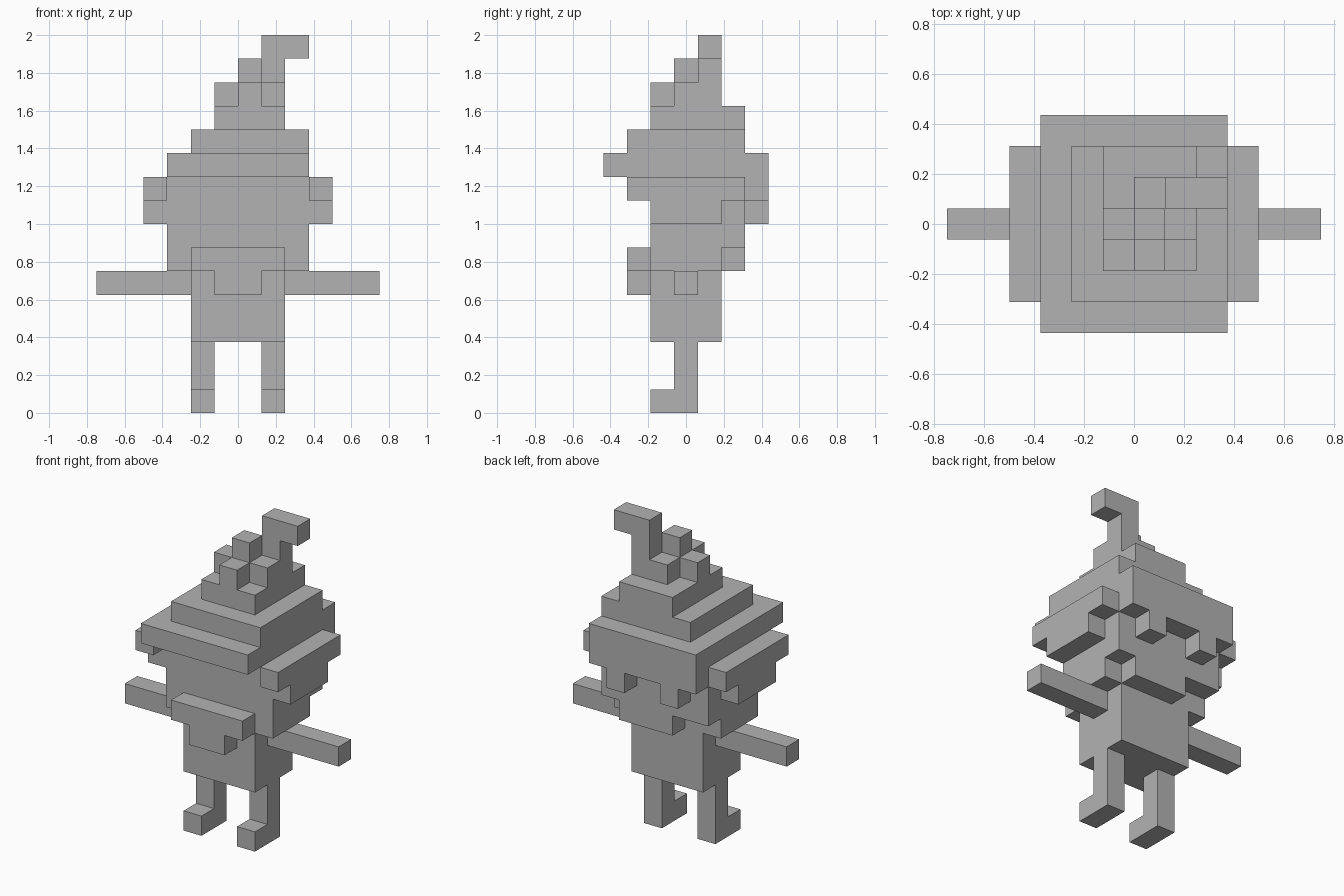
import bpy, bmesh
from itertools import product
from mathutils import Vector

cube = bpy.data.objects.get("Cube")
if cube:
    bpy.data.objects.remove(cube, do_unlink=True)

UNIT = 0.125          # one block
Y_SHIFT = 3.5         # block rows are counted from the front

grey = bpy.data.materials.new("plain_grey")
grey.use_nodes = True
colour = (0.45, 0.45, 0.45, 1)
grey.diffuse_color = colour
grey.node_tree.nodes["Principled BSDF"].inputs["Base Color"].default_value = colour

owner = {}            # block -> part name


def block(name, xs, ys, zs, mirror=False):
    """Fill a range of blocks for a part, optionally mirrored to the other side."""
    for x, y, z in product(range(*xs), range(*ys), range(*zs)):
        if mirror:
            owner.setdefault((x, y, z), "left_" + name)
            owner.setdefault((-1 - x, y, z), "right_" + name)
        else:
            owner.setdefault((x, y, z), name)


# Legs with feet pointing forward
block("foot", (1, 2), (2, 4), (0, 1), True)
block("leg", (1, 2), (3, 4), (1, 3), True)

# Torso and arms
block("torso", (-2, 2), (2, 5), (3, 6))
block("arm", (2, 6), (3, 4), (5, 6), True)

# Head, with the nape hanging lower at the back
block("head", (-3, 3), (2, 5), (6, 7))
block("head", (-3, 3), (2, 6), (7, 10))
block("nape_hair", (-1, 2), (5, 6), (6, 7))

# Beard on the front
block("beard", (-2, 2), (1, 2), (6, 7))
block("beard", (-1, 1), (1, 2), (5, 6))

# Side flaps, back flap and the two tufts under it
block("side_flap", (3, 4), (1, 6), (9, 10), True)
block("side_flap", (3, 4), (2, 5), (8, 9), True)
block("back_flap", (-3, 3), (6, 7), (9, 11))
block("back_tuft", (1, 2), (6, 7), (8, 9), True)

# Stepped hat
block("hat_brim", (-3, 3), (0, 7), (10, 11))
block("hat_band", (-2, 3), (1, 6), (11, 12))
block("hat_crown", (-1, 2), (2, 6), (12, 13))

# Cross-shaped peak and the bent tip
block("hat_peak", (-1, 2), (3, 4), (13, 14))
block("hat_peak", (0, 1), (2, 5), (13, 14))
block("hat_peak", (0, 1), (3, 4), (14, 15))
block("hat_tip", (1, 2), (4, 5), (13, 16))
block("hat_tip", (2, 3), (4, 5), (15, 16))


def build(name):
    """Make a part from the outer faces of its blocks, joining flat areas."""
    bm = bmesh.new()
    for cell in [c for c, part in owner.items() if part == name]:
        centre = Vector(cell) + Vector((0.5, 0.5 - Y_SHIFT, 0.5))
        for axis, side in product(range(3), (-1, 1)):
            n = Vector([side if i == axis else 0 for i in range(3)])
            if tuple(int(a + b) for a, b in zip(cell, n)) in owner:
                continue
            u = Vector([1 if i == (axis + 1) % 3 else 0 for i in range(3)])
            v = n.cross(u)
            corners = (-u - v, u - v, u + v, v - u)
            bm.faces.new([bm.verts.new((centre + (n + c) / 2) * UNIT)
                          for c in corners])
    bmesh.ops.remove_doubles(bm, verts=bm.verts, dist=UNIT / 100)
    bmesh.ops.dissolve_limit(bm, angle_limit=0.01, verts=bm.verts, edges=bm.edges)
    mesh = bpy.data.meshes.new(name)
    bm.to_mesh(mesh)
    bm.free()
    mesh.materials.append(grey)
    bpy.context.collection.objects.link(bpy.data.objects.new(name, mesh))


for part in sorted(set(owner.values())):
    build(part)
